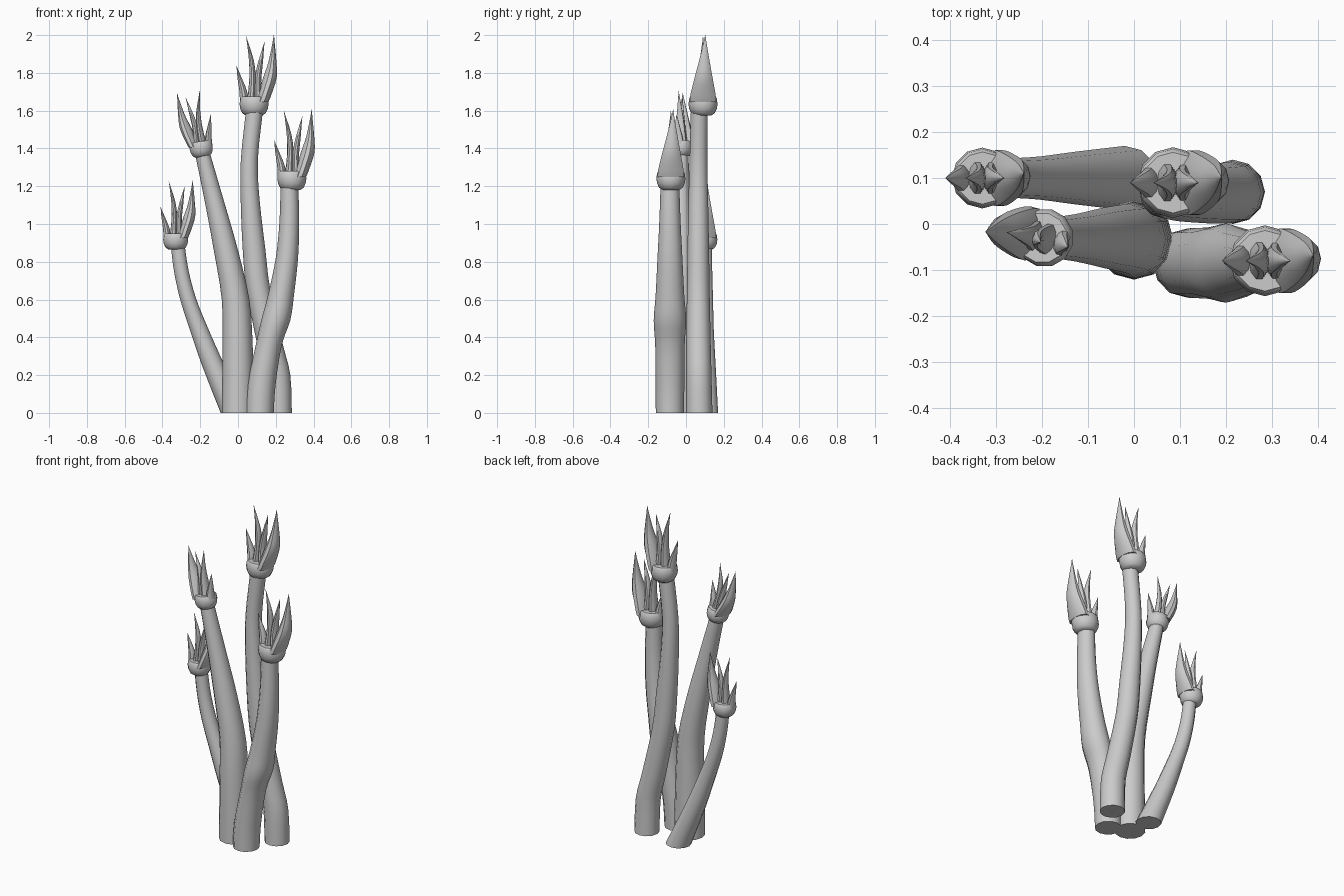
import bpy, bmesh, math
from mathutils import Matrix, Vector

if "Cube" in bpy.data.objects:
    bpy.data.objects.remove(bpy.data.objects["Cube"])


def smooth_path(rings, steps):
    """Catmull-Rom resampling of (x, y, z, rx, ry) rings."""
    pts = [Vector(r) for r in rings]
    out = []
    for i in range(len(pts) - 1):
        a, b = pts[max(i - 1, 0)], pts[i]
        c, d = pts[i + 1], pts[min(i + 2, len(pts) - 1)]
        for k in range(steps):
            t = k / steps
            out.append(0.5 * (2 * b + (c - a) * t + (2 * a - 5 * b + 4 * c - d) * t * t
                              + (3 * b - a - 3 * c + d) * t ** 3))
    return out + [pts[-1]]


def loft(name, rings, sides=12, steps=3, matrix=Matrix()):
    """Skin a closed tube over horizontal elliptical rings."""
    bm = bmesh.new()
    prev = None
    loops = []
    for x, y, z, rx, ry in smooth_path(rings, steps):
        rx, ry = max(rx, 0.0008), max(ry, 0.0008)
        loop = []
        for i in range(sides):
            a = 2 * math.pi * i / sides
            loop.append(bm.verts.new((x + rx * math.cos(a), y + ry * math.sin(a), z)))
        if prev:
            for i in range(sides):
                j = (i + 1) % sides
                bm.faces.new((prev[i], prev[j], loop[j], loop[i]))
        loops.append(loop)
        prev = loop
    bm.faces.new(loops[0][::-1])
    bm.faces.new(loops[-1])
    bm.transform(matrix)
    bmesh.ops.recalc_face_normals(bm, faces=bm.faces[:])
    mesh = bpy.data.meshes.new(name)
    bm.to_mesh(mesh)
    bm.free()
    obj = bpy.data.objects.new(name, mesh)
    bpy.context.collection.objects.link(obj)
    bpy.ops.object.select_all(action='DESELECT')
    obj.select_set(True)
    bpy.context.view_layer.objects.active = obj
    bpy.ops.object.shade_smooth_by_angle(angle=math.radians(40))
    return obj


def head(name, loc, scale, turn=0, tilt=0):
    """Cup with one broad outer petal and three slim curved ones."""
    m = (Matrix.Translation(loc) @ Matrix.Rotation(math.radians(tilt), 4, 'Y')
         @ Matrix.Rotation(math.radians(turn), 4, 'Z') @ Matrix.Scale(scale, 4))
    cup = [(0, 0, z, r, r) for r, z in
           [(.045, 0), (.062, .012), (.073, .035), (.077, .06), (.073, .09), (.066, .1)]]
    loft(name + "_cup", cup, 12, 1, m)
    petals = {
        "broad_petal": [(.042, 0, .07, .034, .074), (.056, 0, .11, .036, .07),
                        (.084, .003, .2, .036, .05), (.098, .007, .29, .02, .029),
                        (.105, .012, .425, 0, 0)],
        "inner_petal": [(.025, 0, .07, .022, .045), (.02, 0, .18, .018, .03),
                        (.034, 0, .28, .013, .016), (.055, 0, .388, 0, 0)],
        "tall_petal": [(-.015, 0, .07, .024, .045), (-.008, 0, .18, .018, .032),
                       (-.014, 0, .29, .013, .018), (-.042, 0, .418, 0, 0)],
        "short_petal": [(-.05, 0, .06, .024, .04), (-.058, 0, .13, .02, .028),
                        (-.077, 0, .2, .011, .014), (-.093, 0, .262, 0, 0)],
    }
    for part, rings in petals.items():
        loft(name + "_" + part, rings, 10, 3, m)


# Stalks: rings of x, y, z, half width in x, half width in y
loft("left_short_stalk", [
    (-.02, .1, 0, .072, .07), (-.13, .1, .25, .06, .057), (-.205, .1, .44, .05, .047),
    (-.263, .1, .6, .043, .043), (-.3, .1, .75, .039, .039), (-.318, .1, .88, .037, .037)])
loft("left_tall_stalk", [
    (0, -.035, 0, .086, .086), (-.002, -.035, .35, .08, .083), (-.013, -.032, .6, .073, .076),
    (-.065, -.03, .865, .064, .066), (-.125, -.03, 1.12, .051, .052),
    (-.187, -.03, 1.37, .04, .043)])
loft("centre_tall_stalk", [
    (.215, .07, 0, .07, .07), (.207, .068, .2, .07, .067), (.17, .066, .36, .068, .065),
    (.108, .065, .65, .063, .06), (.085, .065, .865, .06, .057), (.064, .065, 1.13, .05, .052),
    (.06, .066, 1.34, .045, .047), (.086, .07, 1.59, .045, .045)])
loft("right_stalk", [
    (.115, -.085, 0, .074, .075), (.125, -.085, .15, .074, .076), (.163, -.085, .36, .069, .078),
    (.2, -.085, .49, .077, .086), (.227, -.085, .62, .069, .076), (.259, -.085, .82, .059, .066),
    (.272, -.085, 1.02, .052, .056), (.272, -.085, 1.2, .047, .05)])

# Clawed heads
head("left_short_head", (-.33, .1, .865), .86)
head("left_tall_head", (-.188, -.03, 1.355), .83, turn=165, tilt=-8)
head("centre_tall_head", (.085, .09, 1.575), 1.0)
head("right_head", (.285, -.08, 1.18), 1.0)
